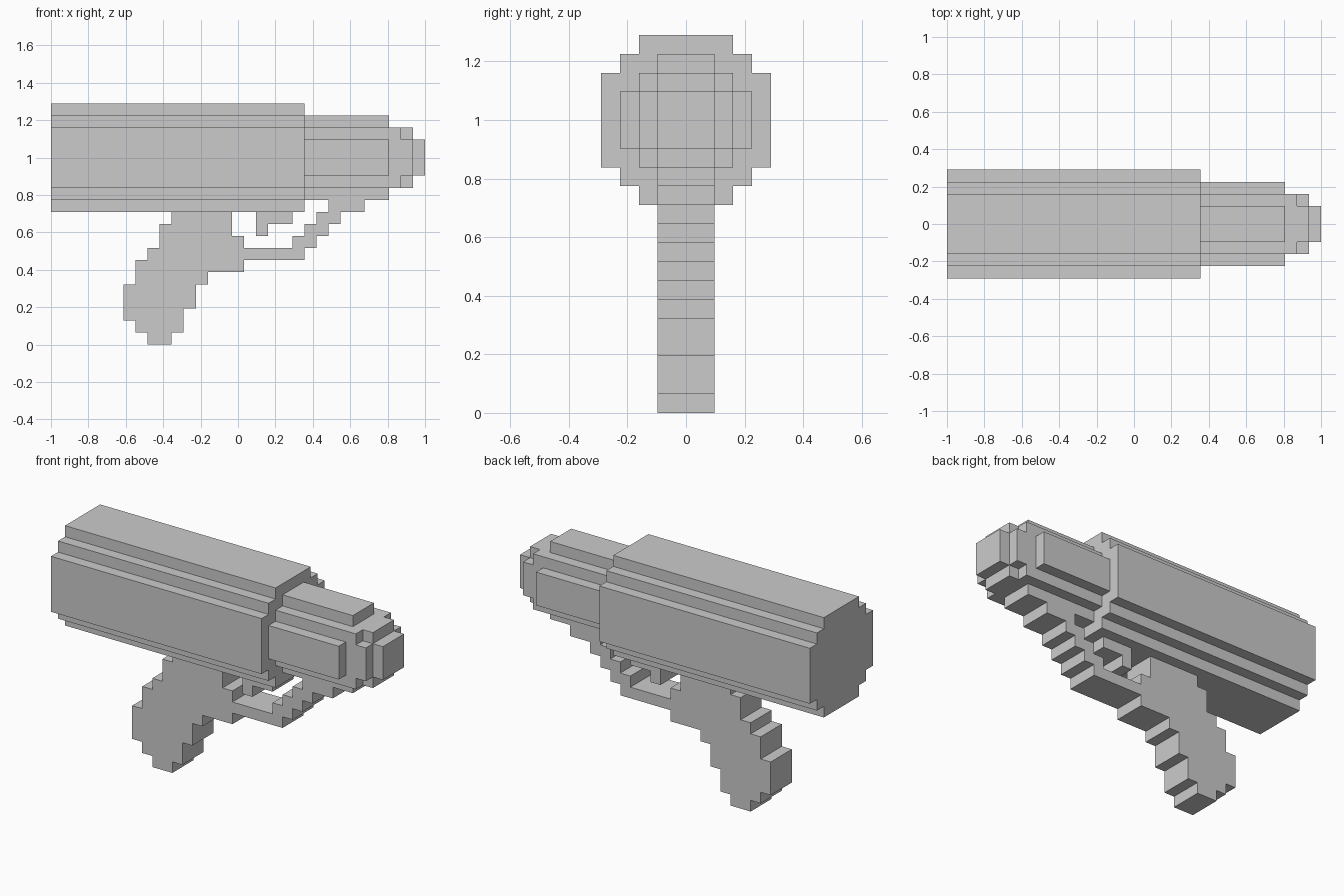
import bpy, bmesh
from mathutils import Vector

if "Cube" in bpy.data.objects:
    bpy.data.objects.remove(bpy.data.objects["Cube"])

U = 2 / 31          # size of one block
AXIS_Z = 15.5       # barrel axis height in blocks


def prism(name, outline, start, sweep):
    """Extrude a closed outline (block units) along the sweep vector."""
    bm = bmesh.new()
    face = bm.faces.new([bm.verts.new(start(p)) for p in outline])
    top = bmesh.ops.extrude_face_region(bm, geom=[face])["geom"]
    bmesh.ops.translate(bm, vec=Vector(sweep) * U,
                        verts=[v for v in top if isinstance(v, bmesh.types.BMVert)])
    bmesh.ops.recalc_face_normals(bm, faces=bm.faces)
    mesh = bpy.data.meshes.new(name)
    bm.to_mesh(mesh)
    bm.free()
    obj = bpy.data.objects.new(name, mesh)
    bpy.context.collection.objects.link(obj)
    return obj


def stepped_tube(name, x0, x1, quarter):
    """Prism along x; the quarter outline is mirrored in y and z."""
    q = quarter
    pts = (q + [(-y, z) for y, z in reversed(q)]
           + [(-y, -z) for y, z in q] + [(y, -z) for y, z in reversed(q)])
    return prism(name, pts,
                 lambda p: (x0 * U - 1, p[0] * U, (AXIS_Z + p[1]) * U),
                 (x1 - x0, 0, 0))


def side_plate(name, outline):
    """Three-block-thick plate with its outline in x and z."""
    return prism(name, outline,
                 lambda p: (p[0] * U - 1, -1.5 * U, p[1] * U), (0, 3, 0))


# Main housing, front barrel and stepped nose
stepped_tube("main_body", 0, 21,
             [(4.5, 2.5), (3.5, 2.5), (3.5, 3.5), (2.5, 3.5), (2.5, 4.5)])
stepped_tube("barrel", 21, 28,
             [(3.5, 1.5), (2.5, 1.5), (2.5, 2.5), (1.5, 2.5), (1.5, 3.5)])
stepped_tube("nose_collar", 28, 29, [(2.5, 2.5)])
stepped_tube("nose_ring", 29, 30, [(2.5, 1.5), (1.5, 1.5), (1.5, 2.5)])
stepped_tube("nose_tip", 30, 31, [(1.5, 1.5)])

# Raked grip running into the trigger guard
side_plate("grip_and_guard", [
    (10, 11), (10, 10), (9, 10), (9, 8), (8, 8), (8, 7), (7, 7), (7, 5),
    (6, 5), (6, 2), (7, 2), (7, 1), (8, 1), (8, 0), (10, 0), (10, 1),
    (11, 1), (11, 3), (12, 3), (12, 5), (13, 5), (13, 6), (16, 6), (16, 7),
    (21, 7), (21, 8), (22, 8), (22, 9), (23, 9), (23, 10), (24, 10), (24, 11),
    (26, 11), (26, 12), (23, 12), (23, 11), (22, 11), (22, 10), (21, 10),
    (21, 9), (20, 9), (20, 8), (16, 8), (16, 9), (15, 9), (15, 11)])

# Trigger
side_plate("trigger", [(17, 11), (17, 9), (18, 9), (18, 10), (20, 10), (20, 11)])
